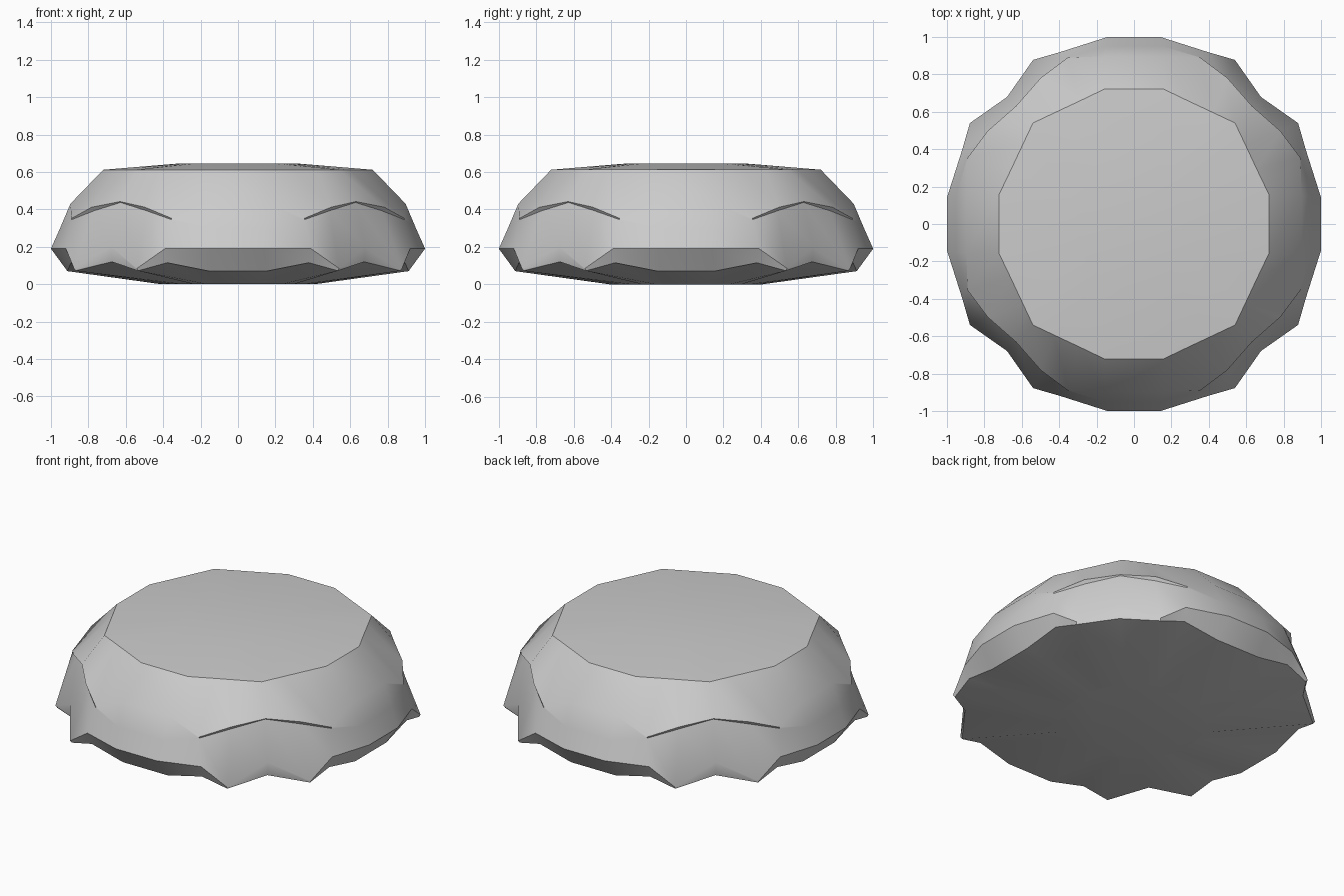
import bpy
import bmesh
from math import radians, sin, cos

old = bpy.data.objects.get("Cube")
if old:
    bpy.data.objects.remove(old, do_unlink=True)

grey = bpy.data.materials.new("plain_grey")
grey.use_nodes = True
colour = (0.6, 0.6, 0.6, 1)
grey.diffuse_color = colour
grey.node_tree.nodes["Principled BSDF"].inputs["Base Color"].default_value = colour

# Each row holds (angle, radius, height) from a side to the middle of a corner
crown = [(12, .33, .645), (23, .33, .645), (34, .33, .645), (45, .33, .645)]
top_rim = [(12.5, .738, .612), (24, .719, .612), (35.6, .731, .612), (45, .764, .612)]
brow = [(10, .91, .43), (21.7, .958, .352), (32.5, .927, .412), (45, .892, .442)]
brow_underside = [(9, .963, .3), (21.7, .958, .345), (32.5, .912, .393), (45, .888, .437)]
widest = [(8, 1.01, .19), (23, 1.0, .19), (31.6, 1.03, .085), (45, .96, .2)]
lower_rim = [(9.5, .925, .07), (23, .97, .115), (31.6, 1.02, .072), (45, .955, .12)]
base = [(12, .42, .0), (23, .42, .0), (34, .42, .0), (45, .42, .0)]


def ring(bm, row):
    """Mirror the half corner and repeat it around the four corners."""
    quarter = row + [(90 - a, r, z) for a, r, z in reversed(row[:-1])]
    return [bm.verts.new((r * cos(radians(a + turn)), r * sin(radians(a + turn)), z))
            for turn in (0, 90, 180, 270) for a, r, z in quarter]


# Rounded body with a flat footed panel and two toes at each corner
bm = bmesh.new()
rings = [ring(bm, row) for row in
         (crown, top_rim, brow, brow_underside, widest, lower_rim, base)]
for upper, lower in zip(rings, rings[1:]):
    for i in range(len(upper)):
        j = (i + 1) % len(upper)
        bm.faces.new((upper[i], lower[i], lower[j], upper[j]))
bm.faces.new(rings[0])
bm.faces.new(list(reversed(rings[-1])))
bmesh.ops.recalc_face_normals(bm, faces=bm.faces)

mesh = bpy.data.meshes.new("footed_body")
bm.to_mesh(mesh)
bm.free()
mesh.materials.append(grey)
body = bpy.data.objects.new("footed_body", mesh)
bpy.context.collection.objects.link(body)

bpy.ops.object.select_all(action='DESELECT')
body.select_set(True)
bpy.context.view_layer.objects.active = body
bpy.ops.object.shade_smooth_by_angle(angle=radians(35))
